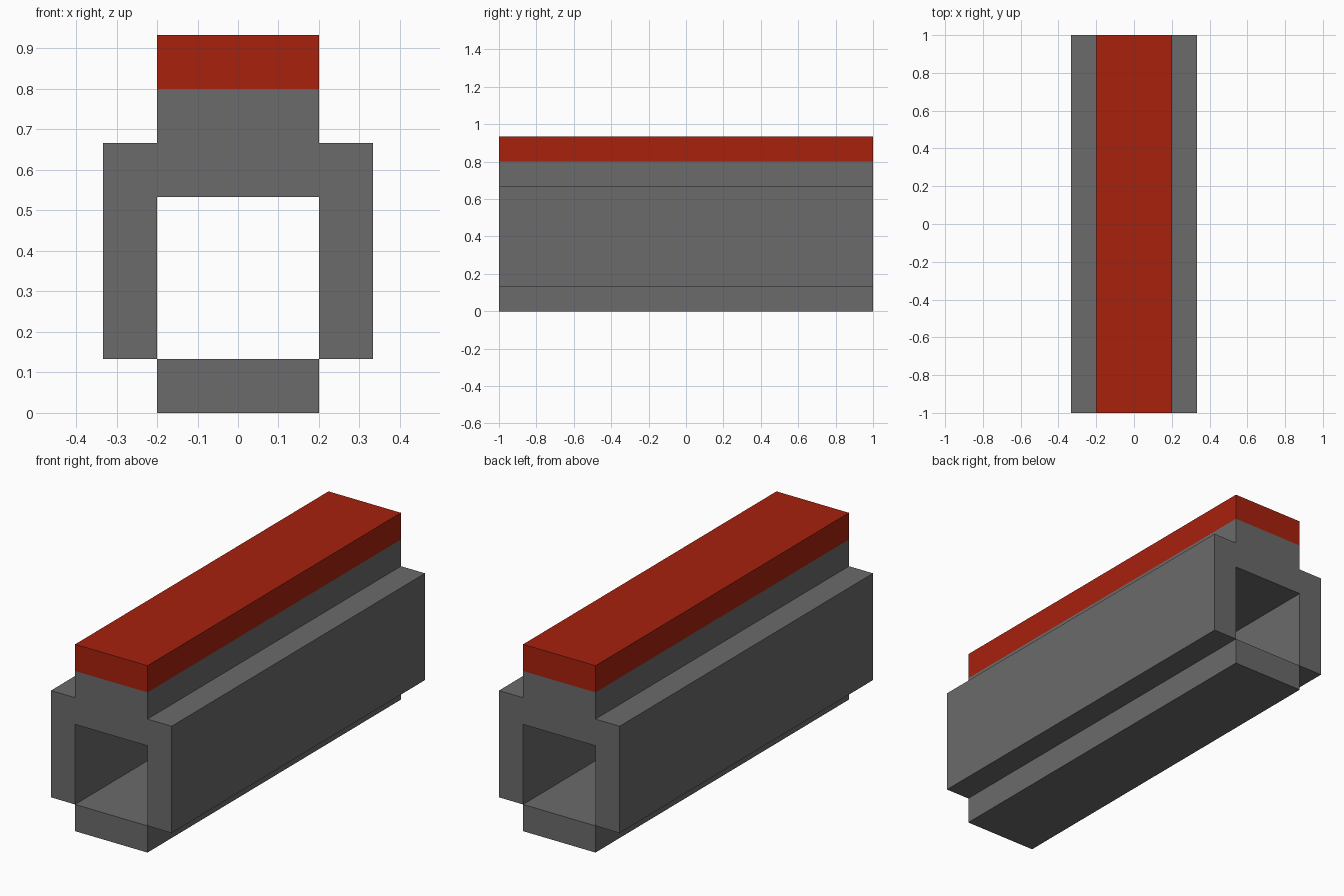
import bpy
import bmesh

cube = bpy.data.objects.get("Cube")
if cube:
    bpy.data.objects.remove(cube, do_unlink=True)

LENGTH = 2.0
U = 1 / 15  # grid module shared by every wall and step


def make_material(name, rgb):
    mat = bpy.data.materials.new(name)
    mat.use_nodes = True
    colour = (*rgb, 1)
    mat.diffuse_color = colour
    mat.node_tree.nodes["Principled BSDF"].inputs["Base Color"].default_value = colour
    return mat


def extrude_profile(name, profile, mat):
    """Extrude an x-z outline, given in modules, along the full length."""
    bm = bmesh.new()
    face = bm.faces.new([bm.verts.new((x * U, -LENGTH / 2, z * U)) for x, z in profile])
    moved = bmesh.ops.extrude_face_region(bm, geom=[face], use_keep_orig=True)["geom"]
    bmesh.ops.translate(bm, vec=(0, LENGTH, 0),
                        verts=[v for v in moved if isinstance(v, bmesh.types.BMVert)])
    bmesh.ops.recalc_face_normals(bm, faces=bm.faces)
    mesh = bpy.data.meshes.new(name)
    bm.to_mesh(mesh)
    bm.free()
    mesh.materials.append(mat)
    obj = bpy.data.objects.new(name, mesh)
    bpy.context.collection.objects.link(obj)
    return obj


def mirrored(half):
    """Complete a right-hand half outline with its mirror image."""
    return half + [(-x, z) for x, z in reversed(half)]


grey = make_material("grey", (0.145, 0.145, 0.145))
red = make_material("red", (0.392, 0.015, 0.004))

# Bottom slab, meeting the side walls only along its upper edges
extrude_profile("bottom_slab", mirrored([(3, 0), (3, 2)]), grey)

# Side walls and stepped roof around the open channel
extrude_profile("channel_housing",
                mirrored([(3, 8), (3, 2), (5, 2), (5, 10), (3, 10), (3, 12)]), grey)

# Coloured cap along the top
extrude_profile("top_cap", mirrored([(3, 12), (3, 14)]), red)
